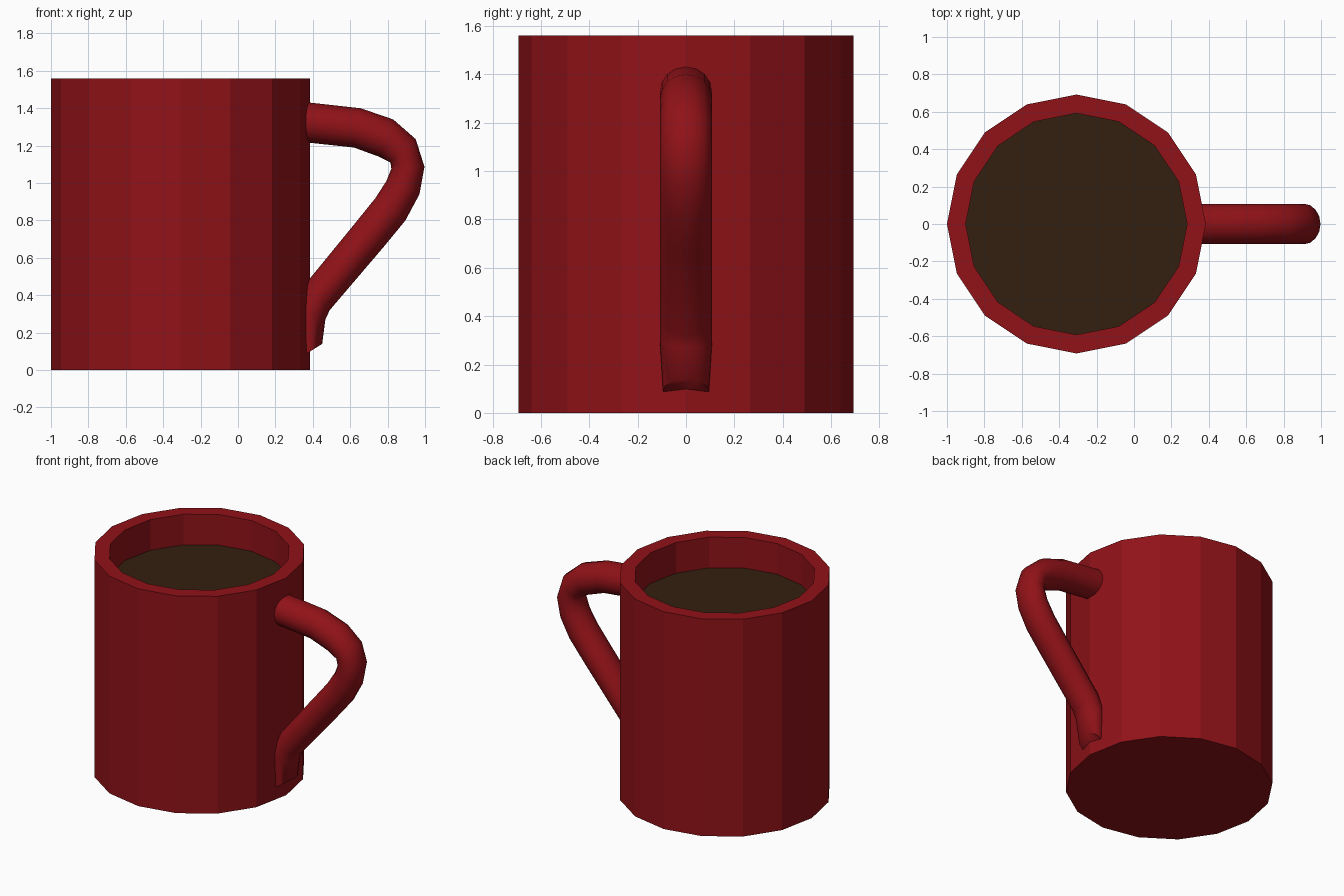
import bpy, bmesh
from math import cos, sin, pi
from mathutils import Vector

if "Cube" in bpy.data.objects:
    bpy.data.objects.remove(bpy.data.objects["Cube"])

CX = -0.308   # mug axis


def material(name, rgb):
    m = bpy.data.materials.new(name)
    m.diffuse_color = (*rgb, 1)
    m.use_nodes = True
    m.node_tree.nodes["Principled BSDF"].inputs["Base Color"].default_value = m.diffuse_color
    return m


def make(name, bm, mat):
    bmesh.ops.recalc_face_normals(bm, faces=bm.faces)
    me = bpy.data.meshes.new(name)
    bm.to_mesh(me)
    bm.free()
    me.materials.append(mat)
    ob = bpy.data.objects.new(name, me)
    bpy.context.collection.objects.link(ob)
    return ob


def loft(rings):
    """Skin a list of equal-length point rings and cap both ends."""
    bm = bmesh.new()
    vs = [[bm.verts.new(p) for p in r] for r in rings]
    n = len(vs[0])
    for a, b in zip(vs, vs[1:]):
        for i in range(n):
            j = (i + 1) % n
            bm.faces.new((a[i], a[j], b[j], b[i]))
    bm.faces.new(vs[0])
    bm.faces.new(vs[-1])
    return bm


def circle(r, z, n=16):
    return [(CX + r * cos(2 * pi * i / n), r * sin(2 * pi * i / n), z) for i in range(n)]


red = material("red_glaze", (0.28, 0.006, 0.009))
brown = material("coffee_brown", (0.034, 0.014, 0.005))

# Mug body: 16-sided wall with a hollow inside
make("mug_body", loft([circle(0.692, 0), circle(0.692, 1.56),
                       circle(0.592, 1.56), circle(0.592, 0.1)]), red)

# Coffee surface
bm = bmesh.new()
bm.faces.new([bm.verts.new(p) for p in circle(0.592, 1.34)])
make("coffee", bm, brown)

# Handle: oval sections, each given by its outer and inner point (x, z) and half width
sections = [
    ((0.34, 1.435), (0.34, 1.22), 0.108),
    ((0.655, 1.40), (0.62, 1.19), 0.108),
    ((0.83, 1.34), (0.756, 1.14), 0.108),
    ((0.95, 1.235), (0.815, 1.11), 0.108),
    ((0.997, 1.087), (0.82, 1.077), 0.108),
    ((0.97, 0.94), (0.793, 1.01), 0.108),
    ((0.895, 0.80), (0.735, 0.92), 0.108),
    ((0.78, 0.66), (0.63, 0.79), 0.108),
    ((0.49, 0.32), (0.36, 0.46), 0.108),
    ((0.467, 0.27), (0.30, 0.33), 0.108),
    ((0.45, 0.14), (0.29, 0.04), 0.095),
]
rings = []
for o, i, w in sections:
    o, i = Vector((o[0], 0, o[1])), Vector((i[0], 0, i[1]))
    mid, half = (o + i) / 2, (o - i) / 2
    rings.append([mid + half * cos(2 * pi * k / 16) + Vector((0, w * sin(2 * pi * k / 16), 0))
                  for k in range(16)])
handle = make("handle", loft(rings), red)
bpy.context.view_layer.objects.active = handle
handle.select_set(True)
bpy.ops.object.shade_smooth_by_angle(angle=pi / 3)
